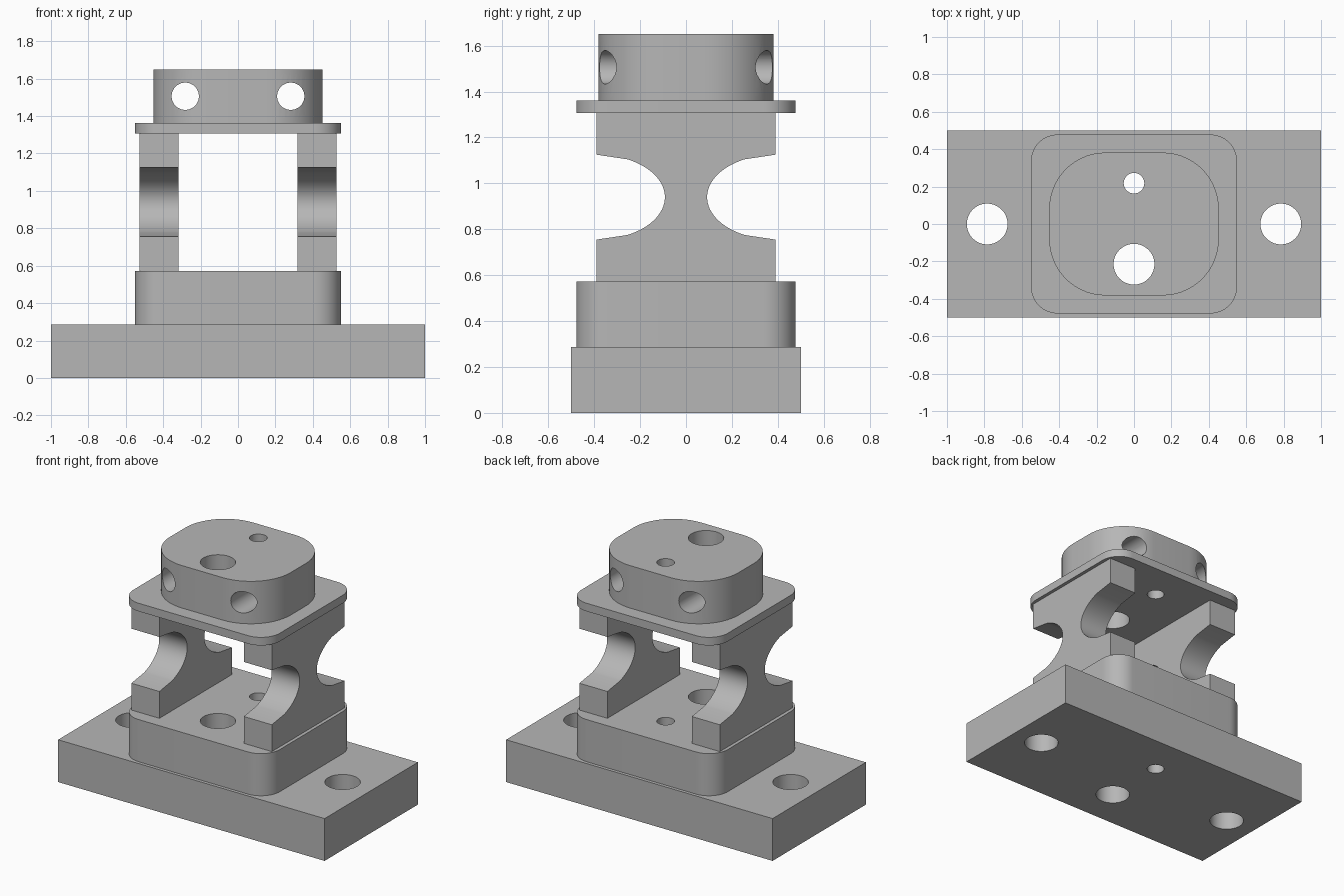
import bpy, bmesh
from math import sin, cos, pi, radians
from mathutils import Matrix

if "Cube" in bpy.data.objects:
    bpy.data.objects.remove(bpy.data.objects["Cube"], do_unlink=True)

grey = bpy.data.materials.new("machined grey")
grey.use_nodes = True
grey.diffuse_color = (0.47, 0.47, 0.47, 1)
grey.node_tree.nodes["Principled BSDF"].inputs["Base Color"].default_value = (0.47, 0.47, 0.47, 1)


def new_object(name, bm):
    bmesh.ops.recalc_face_normals(bm, faces=bm.faces)
    mesh = bpy.data.meshes.new(name)
    bm.to_mesh(mesh)
    bm.free()
    mesh.materials.append(grey)
    obj = bpy.data.objects.new(name, mesh)
    bpy.context.collection.objects.link(obj)
    return obj


def prism(name, outline, offset):
    """Extrude a closed outline of 3D points by an offset."""
    bm = bmesh.new()
    face = bm.faces.new([bm.verts.new(p) for p in outline])
    ext = bmesh.ops.extrude_face_region(bm, geom=[face], use_keep_orig=True)
    verts = [g for g in ext["geom"] if isinstance(g, bmesh.types.BMVert)]
    bmesh.ops.translate(bm, vec=offset, verts=verts)
    return new_object(name, bm)


def rounded_block(name, hx, hy, r, z0, z1, steps=14):
    """Upright block with rounded vertical corners."""
    outline = []
    for k, (sx, sy) in enumerate([(1, 1), (-1, 1), (-1, -1), (1, -1)]):
        for i in range(steps + 1 if r else 1):
            a = (k + i / steps) * pi / 2
            outline.append((sx * (hx - r) + r * cos(a), sy * (hy - r) + r * sin(a), z0))
    return prism(name, outline, (0, 0, z1 - z0))


# Solid parts, bottom to top
base = rounded_block("base_plate", 1.0, 0.5, 0, 0, 0.287)
pedestal = rounded_block("lower_block", 0.55, 0.478, 0.14, 0.287, 0.573)
flange = rounded_block("upper_flange", 0.55, 0.478, 0.14, 1.307, 1.362)
head = rounded_block("head_block", 0.453, 0.382, 0.3, 1.362, 1.65)

# Side walls with an elliptical scoop in the front and back edges
LEG_Y, LEG_LOW, LEG_HIGH, MID = 0.39, 0.573, 1.307, 0.94
arc = [pi / 2] + [radians(63 - 126 * i / 32) for i in range(33)] + [-pi / 2]
scoop = [(LEG_Y - 0.298 * cos(a), MID + 0.185 * sin(a)) for a in arc]
right_edge = [(LEG_Y, LEG_HIGH)] + scoop + [(LEG_Y, LEG_LOW)]
profile = right_edge + [(-y, z) for y, z in reversed(right_edge)]
legs = [prism(side + "_wall", [(x, y, z) for y, z in profile], (0.21, 0, 0))
        for side, x in (("left", 0.317), ("right", -0.527))]

# Drill cutter: vertical bolt holes and two cross holes through the head
bm = bmesh.new()
for x, y, r in [(0.785, 0, 0.109), (-0.785, 0, 0.109), (0, -0.215, 0.109), (0, 0.218, 0.055)]:
    bmesh.ops.create_cone(bm, cap_ends=True, segments=48, radius1=r, radius2=r,
                          depth=4, matrix=Matrix.Translation((x, y, 0.8)))
for x in (-0.282, 0.282):
    bmesh.ops.create_cone(bm, cap_ends=True, segments=48, radius1=0.073, radius2=0.073, depth=2,
                          matrix=Matrix.Translation((x, 0, 1.506)) @ Matrix.Rotation(pi / 2, 4, "X"))
drill = new_object("drill_cutter", bm)
drill.hide_render = True

for part in (base, pedestal, flange, head):
    mod = part.modifiers.new("holes", "BOOLEAN")
    mod.operation, mod.solver, mod.object = "DIFFERENCE", "EXACT", drill
    bpy.context.view_layer.update()
    evaluated = part.evaluated_get(bpy.context.evaluated_depsgraph_get())
    mesh = bpy.data.meshes.new_from_object(evaluated)
    part.modifiers.clear()
    part.data = mesh
bpy.data.objects.remove(drill, do_unlink=True)

# Smooth the curved walls, keep machined edges sharp
for obj in bpy.context.selected_objects:
    obj.select_set(False)
for part in [base, pedestal, flange, head] + legs:
    part.select_set(True)
    bpy.context.view_layer.objects.active = part
bpy.ops.object.shade_smooth_by_angle(angle=radians(30))
